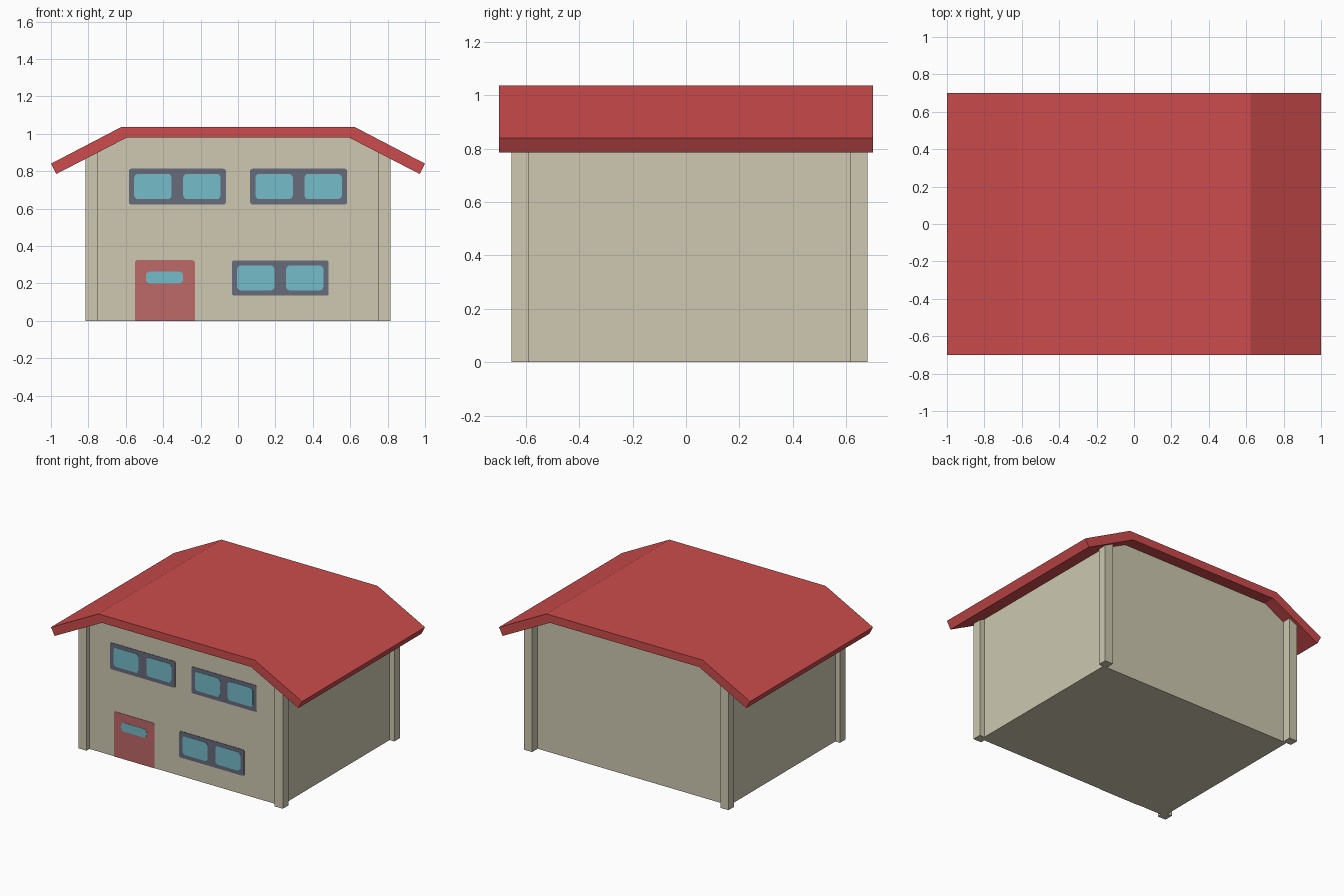
import bpy, bmesh, math

if "Cube" in bpy.data.objects:
    bpy.data.objects.remove(bpy.data.objects["Cube"])

def material(name, rgb):
    lin = [((c / 255 + 0.055) / 1.055) ** 2.4 for c in rgb]
    m = bpy.data.materials.new(name)
    m.diffuse_color = (*lin, 1)
    m.use_nodes = True
    m.node_tree.nodes["Principled BSDF"].inputs["Base Color"].default_value = m.diffuse_color
    return m

WALL = material("cream wall", (205, 200, 177))
ROOF = material("red roof", (204, 75, 76))
DOOR = material("faded red door", (190, 104, 104))
FRAME = material("slate frame", (103, 107, 123))
GLASS = material("aqua glass", (117, 188, 200))

def extrude_profile(name, pts, y0, y1, mat):
    """Prism from an (x, z) outline, running from y0 to y1."""
    bm = bmesh.new()
    face = bm.faces.new([bm.verts.new((x, y0, z)) for x, z in pts])
    ext = bmesh.ops.extrude_face_region(bm, geom=[face])
    verts = [g for g in ext["geom"] if isinstance(g, bmesh.types.BMVert)]
    bmesh.ops.translate(bm, verts=verts, vec=(0, y1 - y0, 0))
    bmesh.ops.recalc_face_normals(bm, faces=bm.faces)
    me = bpy.data.meshes.new(name)
    bm.to_mesh(me)
    bm.free()
    me.materials.append(mat)
    ob = bpy.data.objects.new(name, me)
    bpy.context.collection.objects.link(ob)
    return ob

def rounded(x0, x1, z0, z1, r, steps=4):
    """Rounded rectangle outline."""
    pts = []
    corners = ((x1 - r, z1 - r), (x0 + r, z1 - r), (x0 + r, z0 + r), (x1 - r, z0 + r))
    for k, (cx, cz) in enumerate(corners):
        for i in range(steps + 1):
            a = math.pi / 2 * (k + i / steps)
            pts.append((cx + r * math.cos(a), cz + r * math.sin(a)))
    return pts

FRONT, BACK = -0.62, 0.617

# Roof: bent slab with sloping eaves, outline mirrored in x
top = [(1.0, 0.84), (0.622, 1.037)]
under = [(0.594, 0.98), (0.971, 0.785)]
half = under + top
extrude_profile("roof", half + [(-x, z) for x, z in reversed(half)], -0.70, 0.70, ROOF)

# House body, following the underside of the roof
side = [(0.777, 0.0), (0.777, 0.886), (0.594, 0.98)]
extrude_profile("house_body", side + [(-x, z) for x, z in reversed(side)], FRONT, BACK, WALL)

# Corner posts
for sx, xname in ((-1, "left"), (1, "right")):
    for y0, y1, yname in ((-0.653, -0.589, "front"), (0.616, 0.68, "back")):
        a, b = sx * 0.75, sx * 0.815
        extrude_profile(f"{yname}_{xname}_post", [(a, 0), (b, 0), (b, 0.9), (a, 0.9)],
                        y0, y1, WALL)

# Windows: a frame plate with two panes
def window(name, x, z0, z1):
    extrude_profile(name + "_frame", rounded(x, x + 0.518, z0, z1, 0.012),
                    FRONT - 0.003, FRONT + 0.002, FRAME)
    for i, dx in enumerate((0.028, 0.29)):
        extrude_profile(f"{name}_pane_{i + 1}",
                        rounded(x + dx, x + dx + 0.2, z0 + 0.028, z1 - 0.027, 0.022),
                        FRONT - 0.005, FRONT + 0.002, GLASS)

window("upper_left_window", -0.583, 0.622, 0.813)
window("upper_right_window", 0.065, 0.622, 0.813)
window("lower_window", -0.033, 0.134, 0.323)

# Door with a small window
extrude_profile("door", [(-0.552, 0), (-0.231, 0), (-0.231, 0.315), (-0.24, 0.324),
                         (-0.543, 0.324), (-0.552, 0.315)],
                FRONT - 0.003, FRONT + 0.002, DOOR)
extrude_profile("door_pane", rounded(-0.493, -0.293, 0.2, 0.263, 0.022),
                FRONT - 0.005, FRONT + 0.002, GLASS)
